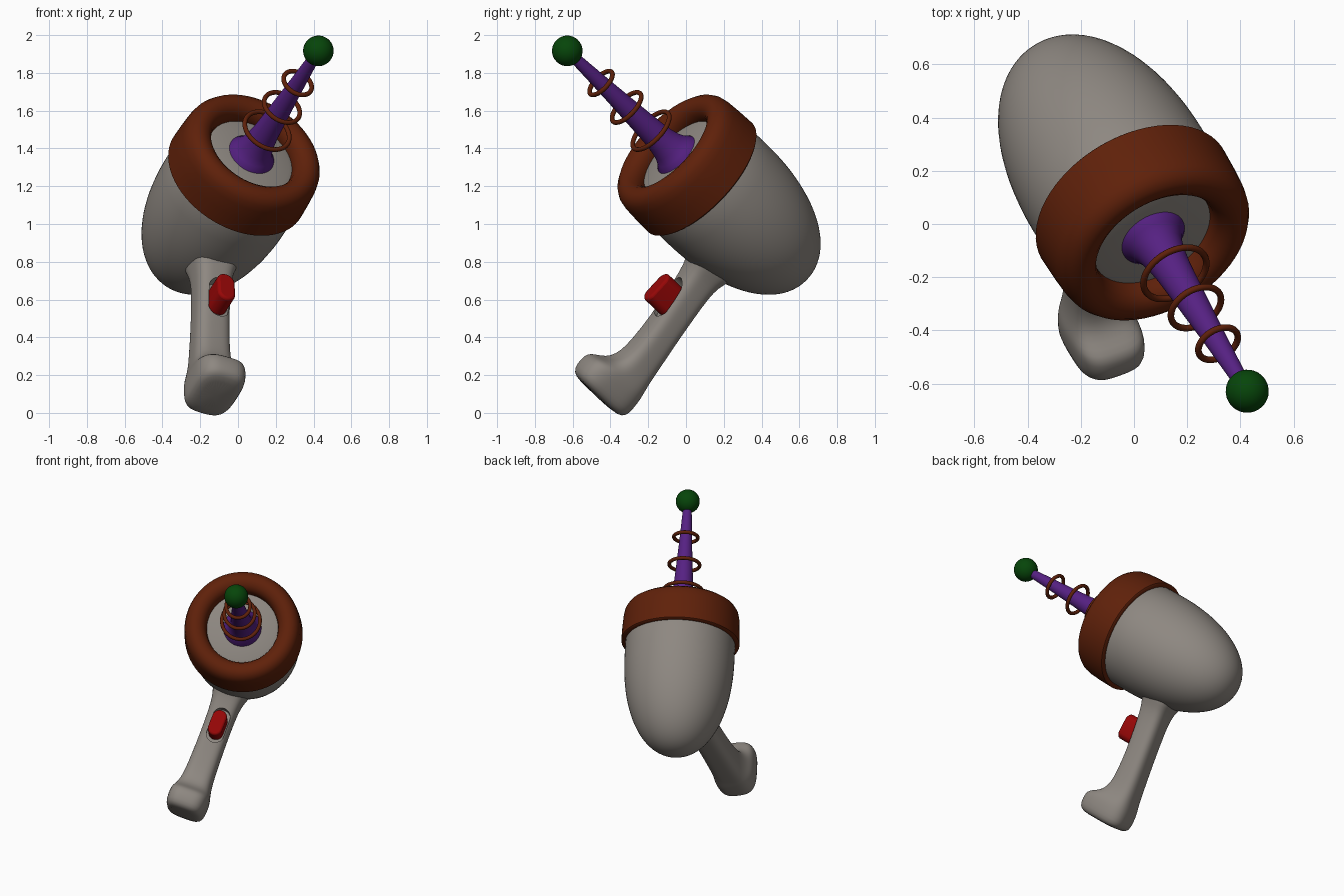
import bpy, bmesh, math
from mathutils import Vector, Matrix

cube = bpy.data.objects.get("Cube")
if cube:
    bpy.data.objects.remove(cube, do_unlink=True)

# Tilted frame: local z = barrel axis, local x = down the grip, local y = sideways
axis = Vector((0.406, -0.662, 0.631)).normalized()
down = Vector((0.037, -0.677, -0.735))
down = (down - axis * down.dot(axis)).normalized()
side = axis.cross(down)
FRAME = Matrix((down, side, axis)).transposed().to_4x4()
FRAME.translation = (0.034, 0.01, 1.308)


def material(name, rgb):
    mat = bpy.data.materials.new(name)
    mat.use_nodes = True
    mat.diffuse_color = (*rgb, 1)
    for node in mat.node_tree.nodes:
        if node.type == "BSDF_PRINCIPLED":
            node.inputs["Base Color"].default_value = (*rgb, 1)
    return mat


GREY = material("warm grey", (0.27, 0.245, 0.22))
BROWN = material("rust brown", (0.115, 0.015, 0.003))
PURPLE = material("purple", (0.092, 0.015, 0.225))
GREEN = material("dark green", (0.002, 0.06, 0.003))
RED = material("red", (0.31, 0.002, 0.002))


def activate(obj):
    bpy.ops.object.select_all(action="DESELECT")
    obj.select_set(True)
    bpy.context.view_layer.objects.active = obj


def smooth(obj, angle=40):
    activate(obj)
    bpy.ops.object.shade_smooth_by_angle(angle=math.radians(angle))


def finish(bm, name, mat):
    bmesh.ops.remove_doubles(bm, verts=bm.verts, dist=1e-5)
    bmesh.ops.recalc_face_normals(bm, faces=bm.faces)
    mesh = bpy.data.meshes.new(name)
    bm.to_mesh(mesh)
    bm.free()
    mesh.materials.append(mat)
    obj = bpy.data.objects.new(name, mesh)
    obj.matrix_world = FRAME
    bpy.context.collection.objects.link(obj)
    return obj


def lathe(name, profile, mat, closed=False, angle=40):
    """Spin (height, radius) points around the barrel axis."""
    bm = bmesh.new()
    verts = [bm.verts.new((r, 0, a)) for a, r in profile]
    pairs = list(zip(verts, verts[1:])) + ([(verts[-1], verts[0])] if closed else [])
    edges = [bm.edges.new(p) for p in pairs]
    bmesh.ops.spin(bm, geom=verts + edges, cent=(0, 0, 0), axis=(0, 0, 1),
                   angle=math.tau, steps=64)
    obj = finish(bm, name, mat)
    smooth(obj, angle)
    return obj


def loft(name, rings, mat):
    """Skin a list of equal point rings and cap both ends."""
    bm = bmesh.new()
    loops = [[bm.verts.new(p) for p in ring] for ring in rings]
    n = len(loops[0])
    for low, high in zip(loops, loops[1:]):
        for i in range(n):
            j = (i + 1) % n
            bm.faces.new((low[i], low[j], high[j], high[i]))
    bm.faces.new(loops[0])
    bm.faces.new(loops[-1])
    return finish(bm, name, mat)


def rounded(t, power):
    c, s = math.cos(t), math.sin(t)
    return (math.copysign(abs(c) ** power, c), math.copysign(abs(s) ** power, s))


# Body: blunt dome with a gently bulging front plate
dome = []
for i in range(29):
    u, v = rounded(math.pi / 2 * i / 28, 0.93)
    dome.append((-0.22 - 0.71 * u, 0.371 * v))
lathe("body", dome + [(-0.06, 0.369), (0.03, 0.33), (0.07, 0.27), (0.084, 0.22),
                      (0.094, 0.12), (0.097, 0)], GREY, angle=50)

# Thick rounded collar around the muzzle
lathe("collar", [(-0.1, 0.35), (-0.104, 0.39), (-0.096, 0.399), (0, 0.396), (0.08, 0.391),
                 (0.12, 0.383), (0.148, 0.366), (0.166, 0.34), (0.17, 0.312),
                 (0.162, 0.282), (0.143, 0.258), (0.115, 0.245), (0.065, 0.239)],
      BROWN, closed=True, angle=50)

# Antenna spike with flared foot
lathe("antenna", [(0.08, 0), (0.08, 0.13), (0.097, 0.128), (0.122, 0.107), (0.16, 0.09),
                  (0.21, 0.079), (0.28, 0.07), (0.4, 0.061), (0.65, 0.044),
                  (0.93, 0.028), (0.93, 0)], PURPLE)

# Ball tip
bm = bmesh.new()
bmesh.ops.create_uvsphere(bm, u_segments=32, v_segments=16, radius=0.081,
                          matrix=Matrix.Translation((0, 0, 0.965)))
smooth(finish(bm, "antenna_ball", GREEN), 60)

# Floating coils
for index, (height, radius) in enumerate([(0.295, 0.129), (0.49, 0.103), (0.695, 0.081)]):
    circle = []
    for i in range(12):
        t = math.tau * i / 12
        circle.append((height + 0.0125 * math.sin(t), radius + 0.0125 * math.cos(t)))
    lathe(f"coil_{index + 1}", circle, BROWN, closed=True, angle=60)

# Grip sections: distance down, back edge, front edge, half width
sections = [
    (0.22, -0.62, -0.31, 0.15), (0.31, -0.6, -0.345, 0.132), (0.36, -0.585, -0.375, 0.11),
    (0.43, -0.585, -0.395, 0.097), (0.56, -0.602, -0.42, 0.094), (0.72, -0.625, -0.447, 0.095),
    (0.87, -0.65, -0.46, 0.1), (0.95, -0.662, -0.458, 0.105), (1.01, -0.672, -0.438, 0.116),
    (1.045, -0.68, -0.395, 0.127), (1.07, -0.685, -0.345, 0.134), (1.1, -0.69, -0.325, 0.138),
    (1.17, -0.695, -0.325, 0.137), (1.205, -0.68, -0.345, 0.122), (1.22, -0.63, -0.385, 0.09)]
rings = []
for depth, back, front, half in sections:
    ring = []
    for i in range(40):
        u, v = rounded(math.tau * i / 40, 0.62)
        ring.append((depth, 0.008 + v * half, (back + front) / 2 + u * (front - back) / 2))
    rings.append(ring)
grip = loft("grip", rings, GREY)
sub = grip.modifiers.new("Soften", "SUBSURF")
sub.levels = sub.render_levels = 1


def slot_prism(name, centre, half_len, half_wid, back, front, mat):
    """Rounded slot outline extruded along the barrel axis."""
    outline = []
    for i in range(32):
        t = math.tau * i / 32
        u, v = math.cos(t), math.sin(t)
        shift = math.copysign(half_len - half_wid, u) if abs(u) > 1e-6 else 0
        outline.append((centre + shift + half_wid * u, 0.02 + half_wid * v))
    return loft(name, [[(x, y, a) for x, y in outline] for a in (back, front)], mat)


# Trigger pocket cut into the grip
cutter = slot_prism("trigger_pocket_cutter", 0.575, 0.118, 0.06, -0.46, -0.25, GREY)
cutter.hide_render = True
cut = grip.modifiers.new("Pocket", "BOOLEAN")
cut.operation = "DIFFERENCE"
cut.solver = "EXACT"
cut.object = cutter
activate(grip)
for mod in ("Soften", "Pocket"):
    bpy.ops.object.modifier_apply(modifier=mod)
bpy.data.objects.remove(cutter, do_unlink=True)
smooth(grip, 45)

# Trigger button
trigger = slot_prism("trigger", 0.58, 0.091, 0.05, -0.47, -0.325, RED)
bevel = trigger.modifiers.new("Bevel", "BEVEL")
bevel.width = 0.014
bevel.segments = 3
bevel.limit_method = "ANGLE"
bevel.angle_limit = math.radians(50)
smooth(trigger, 40)
